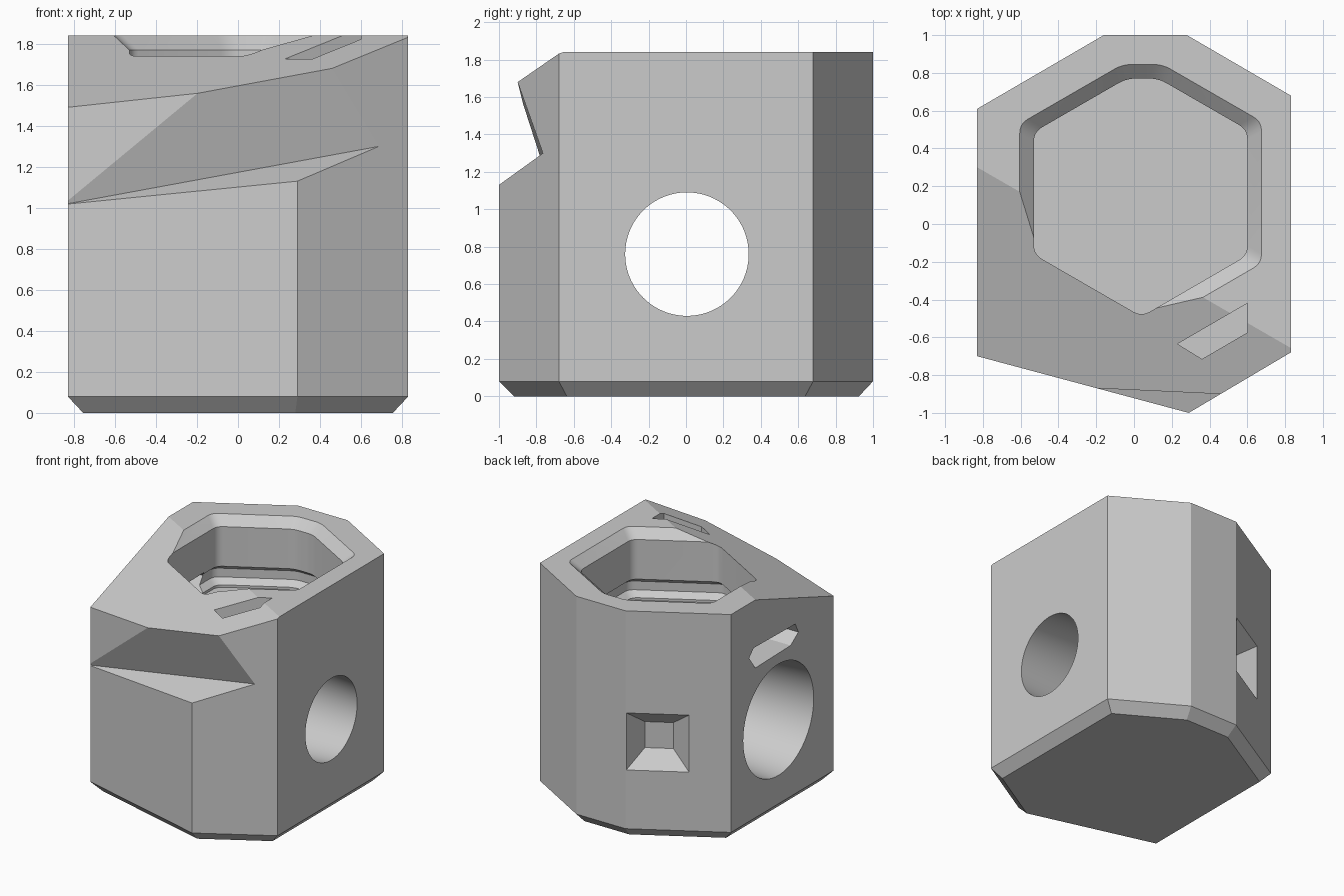
import bpy, bmesh, math
from mathutils import Vector

cube = bpy.data.objects.get("Cube")
if cube:
    bpy.data.objects.remove(cube, do_unlink=True)

TOP = 1.84

grey = bpy.data.materials.new("plain_grey")
grey.use_nodes = True
grey.diffuse_color = (0.6, 0.6, 0.6, 1)
grey.node_tree.nodes["Principled BSDF"].inputs["Base Color"].default_value = (0.6, 0.6, 0.6, 1)


def loft(name, rings):
    """Closed solid through rings that share one point count."""
    bm = bmesh.new()
    loops = [[bm.verts.new(p) for p in ring] for ring in rings]
    n = len(loops[0])
    for low, high in zip(loops, loops[1:]):
        for i in range(n):
            j = (i + 1) % n
            bm.faces.new((low[i], low[j], high[j], high[i]))
    bm.faces.new(loops[0][::-1])
    bm.faces.new(loops[-1])
    bmesh.ops.recalc_face_normals(bm, faces=bm.faces[:])
    mesh = bpy.data.meshes.new(name)
    bm.to_mesh(mesh)
    bm.free()
    mesh.materials.append(grey)
    obj = bpy.data.objects.new(name, mesh)
    bpy.context.collection.objects.link(obj)
    return obj


def offset(poly, d):
    """Move every side of a counter-clockwise outline outward by d."""
    pts = [Vector(p) for p in poly]
    result = []
    for i, p in enumerate(pts):
        a = (p - pts[i - 1]).normalized()
        b = (pts[(i + 1) % len(pts)] - p).normalized()
        na, nb = Vector((a.y, -a.x)), Vector((b.y, -b.x))
        result.append(p + (na + nb) * d / (1 + na.dot(nb)))
    return result


def rounded(pts, cut, steps=5):
    """Replace each corner by a short curve."""
    result = []
    for i, p in enumerate(pts):
        a = p + (pts[i - 1] - p).normalized() * cut
        b = p + (pts[(i + 1) % len(pts)] - p).normalized() * cut
        for k in range(steps + 1):
            t = k / steps
            result.append(a * (1 - t) ** 2 + p * 2 * t * (1 - t) + b * t * t)
    return result


def at_z(pts, z):
    return [(p[0], p[1], z) for p in pts]


def carve(body, cutter):
    cutter.hide_render = True
    mod = body.modifiers.new(cutter.name, "BOOLEAN")
    mod.operation = "DIFFERENCE"
    mod.solver = "EXACT"
    mod.object = cutter
    bpy.context.view_layer.objects.active = body
    bpy.ops.object.modifier_apply(modifier=mod.name)
    bpy.data.objects.remove(cutter, do_unlink=True)


# Block with a chamfered foot
outline = [(-.83, -.7), (.29, -1), (.83, -.68), (.83, .68), (.28, 1), (-.16, 1), (-.83, .61)]
body = loft("block_body", [at_z(offset(outline, -.075), 0), at_z(outline, .08), at_z(outline, TOP)])


# Sloping cut across the front left of the top
def slope(x, y):
    return TOP + .35 * (y - .3) + .2016 * (x + .83)


sheet = [(-2, -2), (2, -2), (2, 2), (-2, 2)]
carve(body, loft("slope_cutter", [[(x, y, slope(x, y) + h) for x, y in sheet] for h in (0, 2)]))

# Wedge notch running along the front
left_end = Vector((-.83, -.695, 1.02))
right_end = Vector((.69, -.765, 1.3))
upper = (Vector((.46, -.9, 1.68)) - right_end) * 3
lower = (Vector((.29, -1, 1.13)) - right_end) * 3
extra = (right_end - left_end) * .3
carve(body, loft("notch_cutter", [[p, p + upper, p + lower]
                                  for p in (left_end - extra, right_end + extra)]))

# Six-sided pocket with a chamfered mouth and an inner groove
pocket = [(-.53, -.161), (.04, -.49), (.6, -.165), (.6, .499), (.13, .77), (-.04, .77), (-.53, .487)]
levels = [(1.28, 0), (1.3, 0), (1.34, .05), (1.41, .05), (1.45, 0), (1.77, 0), (1.91, .15)]
carve(body, loft("pocket_cutter", [at_z(rounded(offset(pocket, d), .05), z) for z, d in levels]))

# Tapered bore from side to side
bore = []
for x, r in ((-.93, .457), (.93, .323)):
    bore.append([(x, .005 + r * math.cos(a), .76 + r * math.sin(a))
                 for a in (math.tau * k / 96 for k in range(96))])
carve(body, loft("bore_cutter", bore))

# Window from the side wall into the pocket
window = [(.38, 1.4), (.32, 1.46), (-.21, 1.45), (-.25, 1.37), (-.15, 1.3), (.3, 1.29)]
carve(body, loft("window_cutter", [[(x, y, z) for y, z in window] for x in (-1, -.45)]))

# Slot in the top
slot = [(.23, -.635), (.36, -.715), (.6, -.575), (.6, -.42)]
carve(body, loft("slot_cutter", [at_z(slot, 1.45), at_z(slot, 2)]))

# Square tapered recess in the angled back face
corner = Vector((-.16, 1, 0))
along = (Vector((-.83, .61, 0)) - corner).normalized()
inward = Vector((-along.y, along.x, 0))
if inward.y > 0:
    inward = -inward
centre = corner + along * .236 + Vector((0, 0, .785))
square = [(-1, -1), (1, -1), (1, 1), (-1, 1)]
carve(body, loft("recess_cutter", [
    [centre + inward * depth + along * u * half + Vector((0, 0, v * half)) for u, v in square]
    for depth, half in ((-.01, .24), (.13, .105))]))

# Smooth the bore, keep the block edges crisp
body.select_set(True)
bpy.context.view_layer.objects.active = body
bpy.ops.object.shade_smooth_by_angle(angle=math.radians(20))
